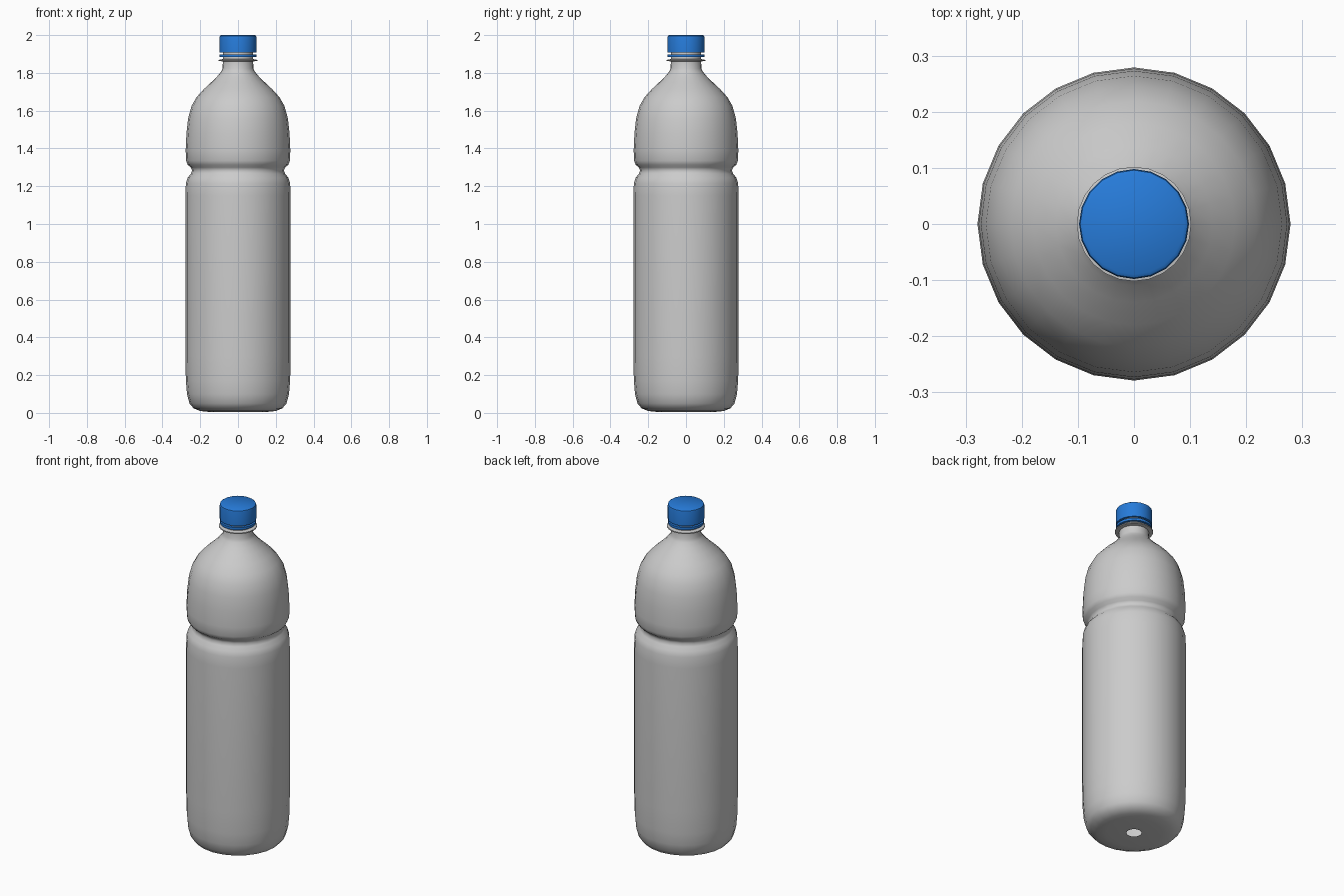
import bpy, bmesh, math

if "Cube" in bpy.data.objects:
    bpy.data.objects.remove(bpy.data.objects["Cube"])


def lathe(name, profile, sides, color=None, angle=40):
    # Spin an (r, z) profile round the z axis; r = 0 becomes a pole
    bm = bmesh.new()
    rings = []
    for r, z in profile:
        if r == 0:
            rings.append([bm.verts.new((0, 0, z))] * sides)
        else:
            rings.append([bm.verts.new((r * math.cos(2 * math.pi * i / sides),
                                        r * math.sin(2 * math.pi * i / sides), z))
                          for i in range(sides)])
    for a, b in zip(rings, rings[1:]):
        for i in range(sides):
            j = (i + 1) % sides
            bm.faces.new(list(dict.fromkeys((a[i], a[j], b[j], b[i]))))
    me = bpy.data.meshes.new(name)
    bm.to_mesh(me)
    bm.free()
    ob = bpy.data.objects.new(name, me)
    bpy.context.collection.objects.link(ob)
    if color:
        mat = bpy.data.materials.new(name + "_color")
        mat.diffuse_color = color
        mat.use_nodes = True
        mat.node_tree.nodes["Principled BSDF"].inputs["Base Color"].default_value = mat.diffuse_color
        me.materials.append(mat)
    bpy.ops.object.select_all(action='DESELECT')
    ob.select_set(True)
    bpy.context.view_layer.objects.active = ob
    bpy.ops.object.shade_smooth_by_angle(angle=math.radians(angle))
    return ob


BLUE = (0.02, 0.2, 0.7, 1)

# Bottle shell: open base centre, rounded foot, groove, shoulder and neck
lathe("bottle", [
    (0.04, 0.005), (0.15, 0.005), (0.20, 0.01), (0.235, 0.024), (0.257, 0.05),
    (0.27, 0.10), (0.276, 0.17), (0.279, 0.30), (0.279, 1.15), (0.276, 1.215),
    (0.267, 1.245), (0.25, 1.265), (0.243, 1.283), (0.25, 1.30), (0.266, 1.313),
    (0.275, 1.335), (0.277, 1.39), (0.273, 1.48), (0.264, 1.56), (0.246, 1.625),
    (0.219, 1.672), (0.18, 1.715), (0.14, 1.752), (0.11, 1.782), (0.09, 1.806),
    (0.082, 1.822), (0.08, 1.86), (0.08, 1.975)], 24, angle=60)

# Thin support flange on the neck
lathe("neck_flange", [(0.079, 1.861), (0.102, 1.863), (0.102, 1.869),
                      (0.079, 1.873)], 24)

# Tamper band below the cap
lathe("tamper_band", [(0.082, 1.884), (0.097, 1.884), (0.097, 1.898),
                      (0.082, 1.898), (0.082, 1.884)], 20, BLUE)

# Screw cap, open underneath
lathe("cap", [(0.084, 1.985), (0.084, 1.908), (0.098, 1.908), (0.098, 1.988),
              (0.096, 1.996), (0.090, 2.0), (0, 2.0)], 20, BLUE)
